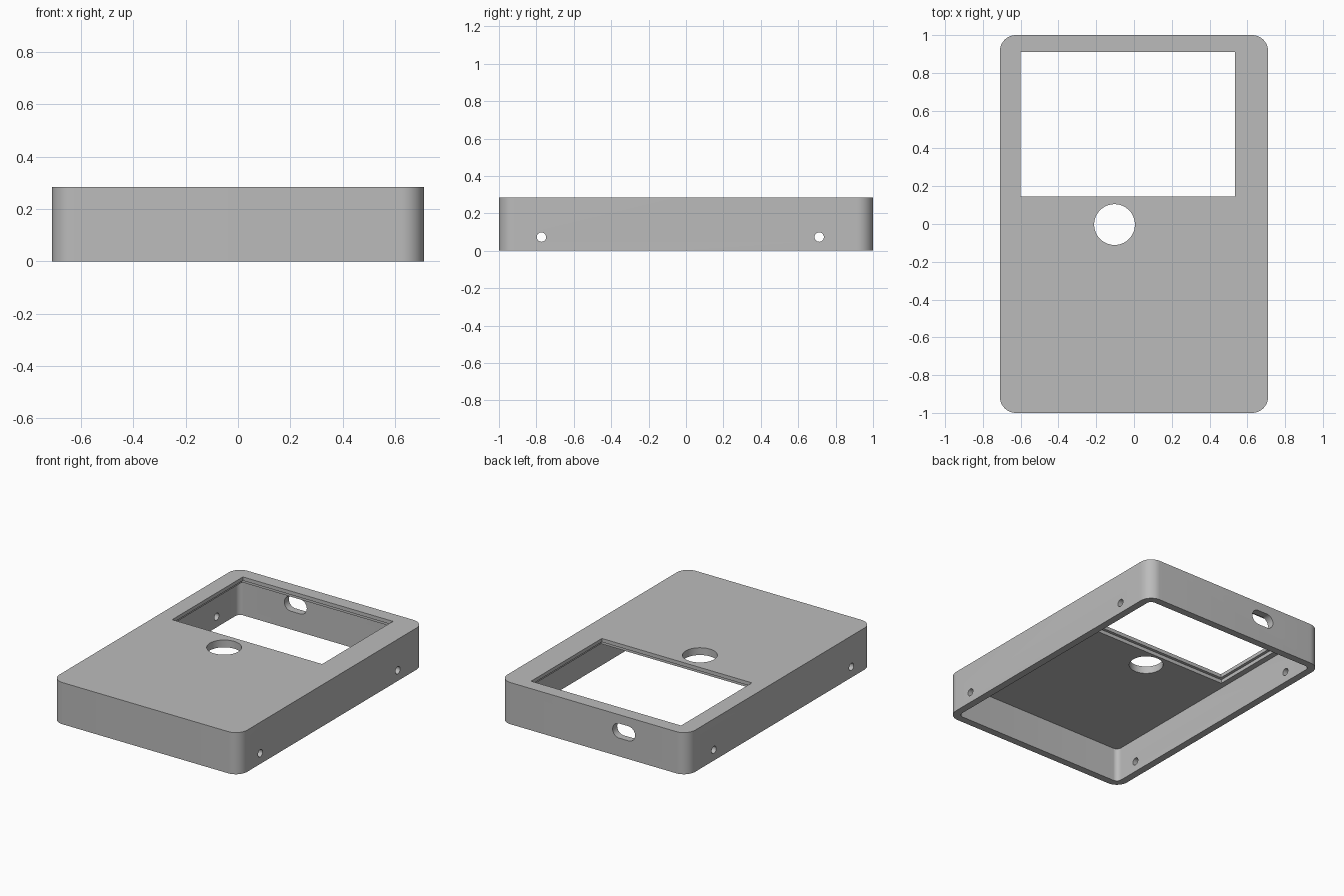
import bpy, bmesh, math
from mathutils import Matrix

cube = bpy.data.objects.get("Cube")
if cube:
    bpy.data.objects.remove(cube, do_unlink=True)

WIDTH, LENGTH, HEIGHT = 1.42, 2.0, 0.285
WALL, RADIUS = 0.05, 0.085

grey = bpy.data.materials.new("grey plastic")
grey.use_nodes = True
colour = (0.5, 0.5, 0.5, 1)
grey.diffuse_color = colour
grey.node_tree.nodes["Principled BSDF"].inputs["Base Color"].default_value = colour


def rounded_outline(w, h, r, steps=12):
    """Counter-clockwise rounded rectangle centred on the origin."""
    points = []
    for i, (sx, sy) in enumerate([(1, 1), (-1, 1), (-1, -1), (1, -1)]):
        for k in range(steps + 1 if r else 1):
            a = math.pi / 2 * (i + k / steps)
            points.append((sx * (w / 2 - r) + r * math.cos(a),
                           sy * (h / 2 - r) + r * math.sin(a)))
    return points


def prism(name, w, h, depth, r=0, place=Matrix(), steps=12):
    """Extrude a rounded rectangle along its local z axis."""
    bm = bmesh.new()
    face = bm.faces.new([bm.verts.new((x, y, 0))
                         for x, y in rounded_outline(w, h, r, steps)])
    top = bmesh.ops.extrude_face_region(bm, geom=[face])["geom"]
    bmesh.ops.translate(bm, vec=(0, 0, depth),
                        verts=[v for v in top if isinstance(v, bmesh.types.BMVert)])
    bmesh.ops.remove_doubles(bm, verts=bm.verts, dist=0.0001)
    bm.transform(place)
    bmesh.ops.recalc_face_normals(bm, faces=bm.faces)
    mesh = bpy.data.meshes.new(name)
    bm.to_mesh(mesh)
    bm.free()
    mesh.materials.append(grey)
    ob = bpy.data.objects.new(name, mesh)
    bpy.context.collection.objects.link(ob)
    return ob


def at(x, y, z):
    return Matrix.Translation((x, y, z))


# Outer body with rounded vertical corners
case = prism("case_shell", WIDTH, LENGTH, HEIGHT, RADIUS)

# Hollow interior, open underneath
cutters = [prism("cavity", WIDTH - 2 * WALL, LENGTH - 2 * WALL, HEIGHT - WALL + 0.1,
                 RADIUS - WALL, at(0, 0, -0.1))]

# Screen window with a slightly wider rebate on the inside
x0, x1, y0, y1 = -0.6, 0.535, 0.145, 0.91
cx, cy = (x0 + x1) / 2, (y0 + y1) / 2
cutters.append(prism("window", x1 - x0, y1 - y0, 0.3, 0, at(cx, cy, 0.15)))
cutters.append(prism("rebate", x1 - x0 + 0.04, y1 - y0 + 0.04, 0.11, 0, at(cx, cy, 0.15)))

# Round button hole
cutters.append(prism("button_hole", 0.216, 0.216, 0.3, 0.108, at(-0.103, -0.003, 0.15), 16))

# Screw holes through both long sides
for y in (-0.773, 0.712):
    cutters.append(prism("screw_hole", 0.05, 0.05, 2, 0.025,
                         at(-1, y, 0.073) @ Matrix.Rotation(math.pi / 2, 4, "Y"), 8))

# Connector slot in the back wall
cutters.append(prism("connector_slot", 0.17, 0.1, 0.3, 0.05,
                     at(-0.23, 1.15, 0.175) @ Matrix.Rotation(math.pi / 2, 4, "X")))

# Cut every opening, then discard the cutters
bpy.ops.object.select_all(action="DESELECT")
bpy.context.view_layer.objects.active = case
case.select_set(True)
for cutter in cutters:
    cutter.hide_render = True
    mod = case.modifiers.new(cutter.name, "BOOLEAN")
    mod.operation = "DIFFERENCE"
    mod.solver = "EXACT"
    mod.object = cutter
    bpy.ops.object.modifier_apply(modifier=mod.name)
    bpy.data.objects.remove(cutter, do_unlink=True)

bpy.ops.object.shade_smooth_by_angle(angle=math.radians(30))
